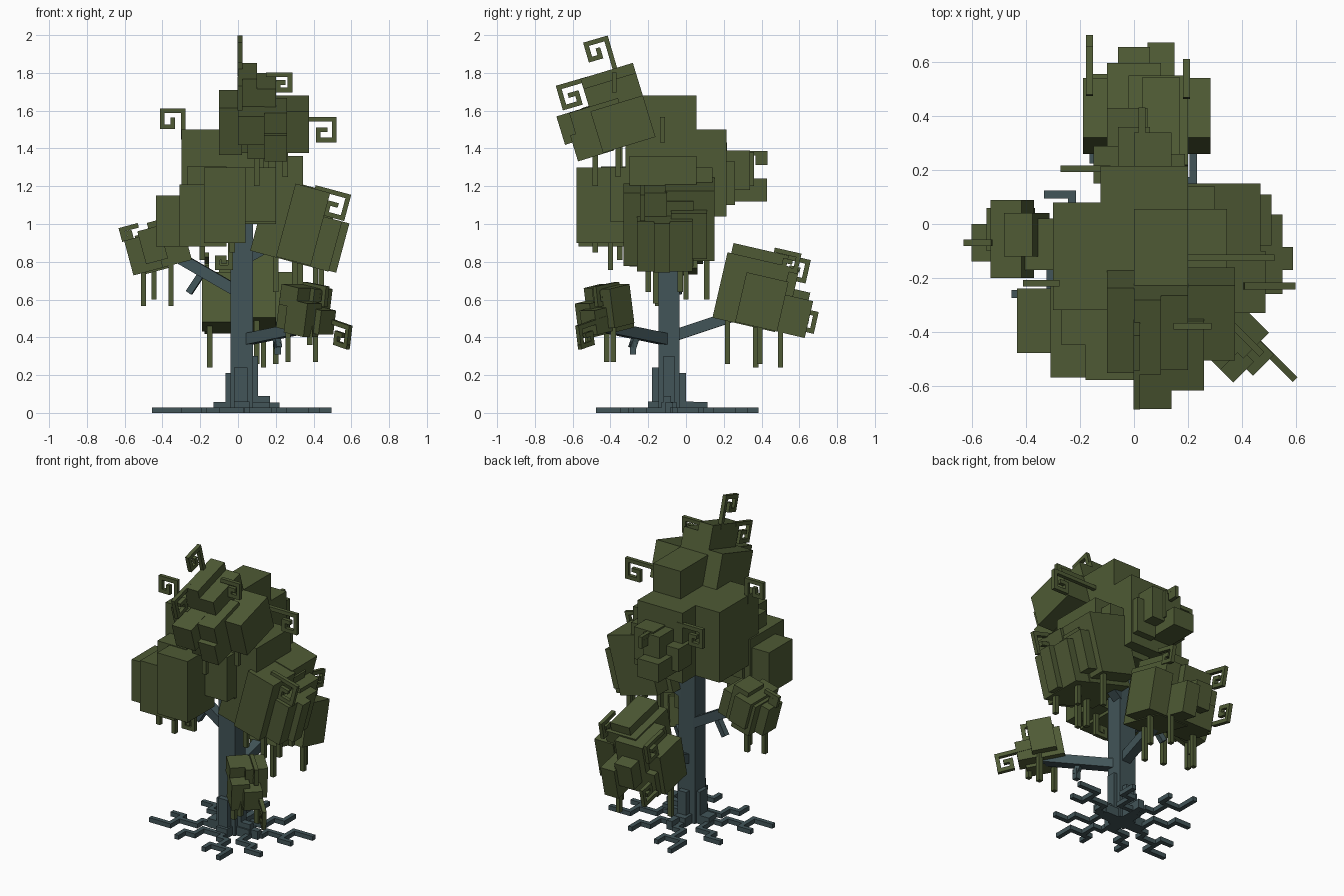
import bpy, bmesh, math
from mathutils import Matrix, Vector


def material(name, rgb):
    m = bpy.data.materials.new(name)
    m.diffuse_color = (*rgb, 1)
    return m


LEAF = material("leaf_green", (0.077, 0.102, 0.035))
BARK = material("bark_blue_grey", (0.054, 0.090, 0.098))


def add_box(bm, lo, hi, mat=Matrix()):
    c = (Vector(lo) + Vector(hi)) / 2
    s = Vector(hi) - Vector(lo)
    bmesh.ops.create_cube(bm, size=1, matrix=mat @ Matrix.Translation(c) @ Matrix.Diagonal((*s, 1)))


def finish(bm, name, mat):
    me = bpy.data.meshes.new(name)
    bm.to_mesh(me)
    bm.free()
    me.materials.append(mat)
    ob = bpy.data.objects.new(name, me)
    bpy.context.collection.objects.link(ob)


def boxes(name, items, mat, frame=Matrix()):
    """Each item is x0, x1, y0, y1, z0, z1 in the local frame."""
    bm = bmesh.new()
    for a, b, c, d, e, f in items:
        add_box(bm, (a, c, e), (b, d, f), frame)
    finish(bm, name, mat)


def beam(bm, p, q, w, over=0.0):
    p, q = Vector(p), Vector(q)
    d = q - p
    x = d.normalized()
    side = Vector((0, 0, 1)).cross(x)
    y = side.normalized() if side.length > 1e-3 else Vector((0, 1, 0))
    rot = Matrix((x, y, x.cross(y))).transposed().to_4x4()
    add_box(bm, (-over, -w / 2, -w / 2), (d.length + over, w / 2, w / 2), Matrix.Translation(p) @ rot)


def path(name, pts, w, mat):
    bm = bmesh.new()
    for p, q in zip(pts, pts[1:]):
        beam(bm, p, q, w, w / 2)
    finish(bm, name, mat)


def curl(start, u, v, s, stem=None, w=0.025):
    """Square spiral tendril: runs along u, then winds towards v."""
    p, u, v = Vector(start), Vector(u).normalized(), Vector(v).normalized()
    pts = [p]
    for step in (u * (stem or s), v * s * 0.85, -u * s * 0.65, -v * s * 0.42, u * s * 0.28):
        pts.append(pts[-1] + step)
    path("curl", pts, w, LEAF)


def frame(pos, axis, deg):
    return Matrix.Translation(pos) @ Matrix.Rotation(math.radians(deg), 4, axis)


# Trunk with stepped buttress slabs
boxes("trunk", [
    (-.04, .08, -.145, -.035, 0, 1.05),
    (-.065, .0, -.13, -.05, 0, .21), (.06, .105, -.12, -.06, 0, .30),
    (-.02, .05, -.18, -.1, 0, .24), (0, .06, -.06, 0, 0, .21),
    (-.13, .17, -.13, -.05, 0, .058), (.09, .17, -.12, -.08, 0, .09),
    (.1, .22, -.11, -.07, 0, .055), (-.02, .06, -.2, .04, 0, .06),
    (.02, .06, -.05, .115, 0, .058)], BARK)

# Zigzag roots, repeated on four sides
ROOTS = [
    [(0, .02), (.2, .02), (.2, .08), (.33, .08), (.33, .03), (.4, .03)],
    [(.14, .02), (.14, -.13), (.25, -.13), (.25, -.2), (.34, -.2)],
    [(.33, .08), (.33, .17), (.46, .17)]]
for k, reach in enumerate((1.0, 1.0, 1.0, .81)):
    turn = Matrix.Rotation(k * math.pi / 2, 3, 'Z')
    for r in ROOTS:
        path("root", [turn @ Vector((a * reach, b, .015)) + Vector((.02, -.09, 0)) for a, b in r], .029, BARK)

# Branches and twigs
for pts, w in [
        ([(.02, -.07, .63), (-.36, -.03, .85)], .06),
        ([(-.19, -.05, .74), (-.25, -.04, .65)], .035),
        ([(.03, -.06, .41), (.05, .3, .53)], .06),
        ([(.05, -.11, .39), (.34, -.4, .45)], .06),
        ([(.2, -.26, .42), (.21, -.28, .36), (.21, -.28, .325)], .033),
        ([(.04, -.07, .82), (.4, 0, 1.02)], .06)]:
    path("branch", pts, w, BARK)

# Crown: central mass
boxes("crown_leaves", [
    (.0, .2, -.32, .055, 1.0, 1.68), (-.3, .0, -.32, .08, 1.04, 1.5),
    (-.125, .2, -.11, .215, 1.04, 1.5), (.15, .345, -.3, .055, 1.03, 1.36),
    (.0, .3, -.25, .14, 1.0, 1.3)], LEAF)

# Crown: tilted top front
boxes("top_leaves", [
    (0, .1, -.06, .23, -.2, .21), (.04, .2, -.06, .23, -.2, .155),
    (.05, .26, -.17, .1, -.2, .055), (-.1, .02, -.1, .23, -.2, .06),
    (.0, .14, -.24, 0, -.1, .057), (.1, .375, -.06, .23, -.2, .03),
    (.14, .26, -.2, 0, -.204, -.06)],
    LEAF, frame((0, -.44, 1.585), 'X', 17))

# Left front mass
boxes("front_left_leaves", [
    (-.435, -.25, -.48, -.24, .88, 1.15), (-.31, -.06, -.57, -.22, .88, 1.21),
    (-.27, -.06, -.45, -.2, .95, 1.305), (-.18, .04, -.58, -.3, .9, 1.3),
    (.02, .2, -.4, -.2, 1.01, 1.3)], LEAF)

# Right mass, notched at its outer top
boxes("right_leaves", [
    (-.19, .09, -.11, .15, -.18, .205), (-.22, .1, -.3, .04, -.205, .15),
    (-.1, .25, -.17, -.085, -.2, .07), (-.08, .11, -.33, -.1, -.2, .2),
    (-.05, .21, -.26, .035, -.205, .07), (.0, .16, -.08, .11, -.15, .1)],
    LEAF, frame((.33, 0, 1.0), 'Y', 15))

# Left mass
boxes("left_leaves", [
    (-.08, .04, -.2, .09, -.08, .10), (-.16, .0, -.14, .0, -.12, .07),
    (-.02, .09, -.12, .04, -.11, .13), (.0, .16, -.17, .02, -.12, .05),
    (-.1, .03, -.1, .06, -.13, .08)], LEAF, frame((-.43, 0, .885), 'Y', -15))

# Low rear mass
boxes("rear_low_leaves", [
    (-.19, .02, -.118, .11, -.2, .07), (-.02, .2, -.24, .1, -.205, .15),
    (.03, .17, -.22, .08, -.1, .205), (-.1, .1, -.1, .15, -.2, .14),
    (.15, .285, -.118, .11, -.2, .07), (.05, .15, .05, .26, -.2, .0),
    (-.06, .06, .05, .235, -.12, .04), (-.16, -.03, .05, .15, -.2, -.04)],
    LEAF, frame((0, .42, .65), 'X', -13))

# Low front right mass
boxes("low_right_leaves", [
    (-.12, .02, -.08, .07, -.11, .08), (-.08, .07, -.02, .115, -.08, .13),
    (-.03, .12, -.11, .0, -.12, .06), (.02, .16, -.04, .07, -.1, .03),
    (-.09, .04, -.11, .02, .02, .13)],
    LEAF, frame((.355, -.42, .54), 'Z', -45) @ Matrix.Rotation(math.radians(10), 4, 'Y'))

# Small rear mass high up
boxes("rear_high_leaves", [
    (-.15, .05, .15, .29, 1.15, 1.3), (-.1, .05, .2, .43, 1.12, 1.24),
    (0, .14, .18, .34, 1.18, 1.39), (.05, .19, .15, .26, 1.1, 1.33),
    (-.06, .06, .2, .36, 1.2, 1.38)], LEAF)

# Hanging vines: x, y, top, bottom
for x, y, top, bot in [
        (-.5, -.1, .85, .565), (-.445, .0, .85, .6), (-.355, -.15, .85, .565),
        (-.19, -.35, .95, .81), (-.03, -.48, .95, .85), (.41, -.03, .85, .64),
        (.33, .11, .9, .6), (.3, -.16, .9, .58), (.2, -.2, .92, .64), (.44, -.2, .85, .64),
        (-.15, .37, .55, .24), (.1, .22, .55, .26), (.135, .5, .5, .24), (.2, .39, .55, .26),
        (.265, -.42, .5, .27), (.41, -.385, .5, .27), (.38, -.52, .5, .36),
        (.1, -.48, 1.4, 1.2), (.15, -.35, 1.45, 1.2), (.25, -.36, 1.45, 1.25)]:
    boxes("vine", [(x - .014, x + .014, y - .014, y + .014, bot, top)], LEAF)

# Curled tendrils
curl((.01, -.37, 1.8), (0, -.28, .96), (0, -.96, -.28), .13, .19)
curl((.01, -.53, 1.765), (0, -.96, -.28), (0, .28, -.96), .13, .15)
curl((.16, -.38, 1.79), (1, 0, 0), (0, 0, -1), .095, .115)
curl((.18, -.125, 1.555), (1, 0, 0), (0, 0, -1), .13, .33)
curl((-.29, -.22, 1.46), (0, 0, 1), (-1, 0, 0), .13, .14)
curl((-.1, .205, 1.42), (-1, 0, 0), (0, 0, -1), .12, .16)
curl((.42, -.23, 1.19), (.966, 0, -.26), (-.26, 0, -.966), .14, .17)
curl((-.54, -.07, .99), (-.966, 0, -.26), (.26, 0, -.966), .06, .08)
curl((-.04, -.4, .9), (0, 0, -1), (-1, 0, 0), .08, .13)
curl((-.165, .49, .835), (0, .97, -.22), (0, -.22, -.97), .12, .16)
curl((.195, .48, .86), (0, .97, -.22), (0, -.22, -.97), .1, .12)
curl((-.165, .55, .46), (0, .97, -.22), (0, .22, .97), .11, .12)
curl((.45, -.43, .5), (1, -1, -.35), (-.12, .12, -1), .12, .2)
curl((.36, -.37, .68), (1, -1, -.2), (-.1, .1, -1), .1, .15)
curl((.03, .3, 1.375), (0, 1, 0), (0, 0, -1), .06, .12)
